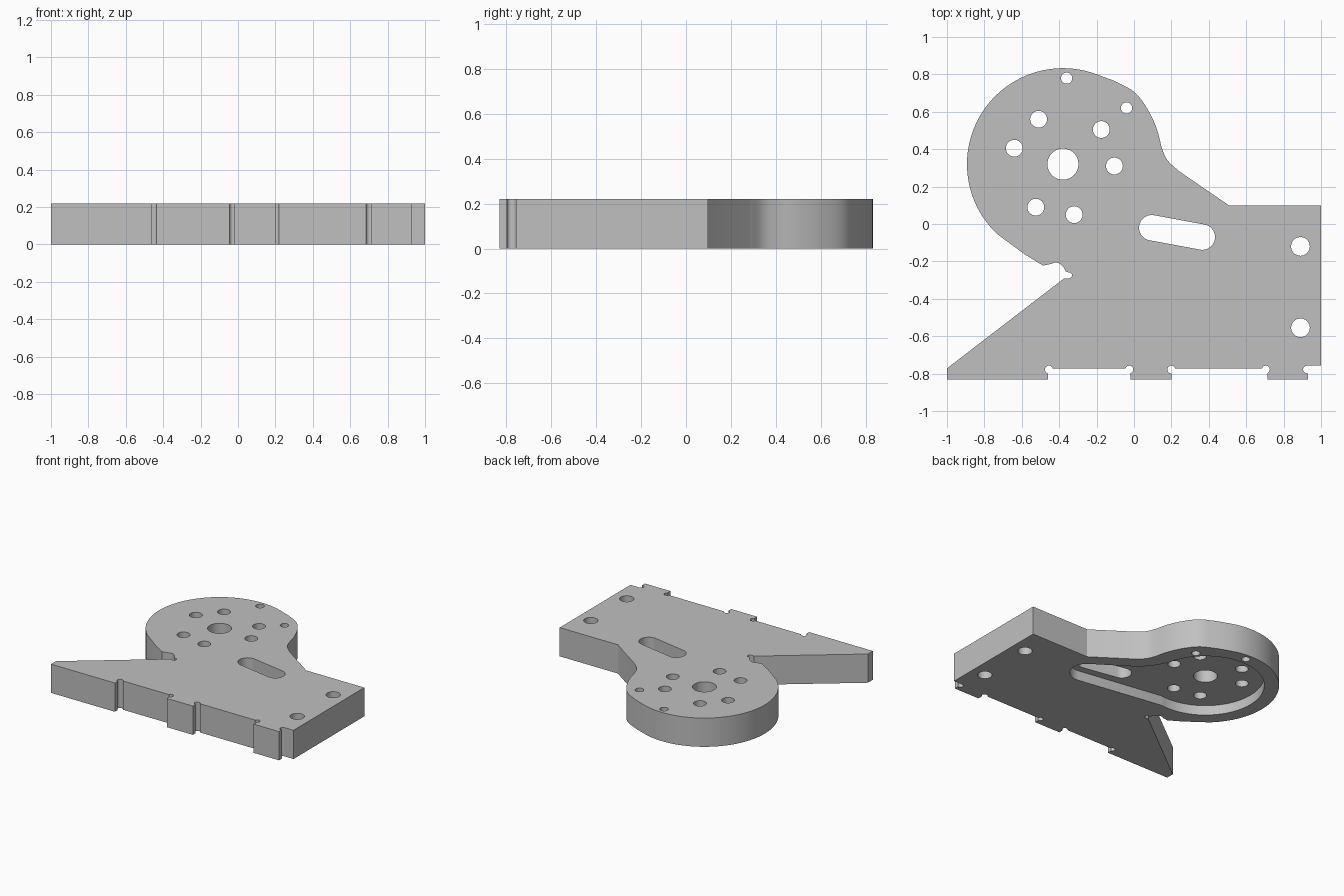
import bpy, bmesh, math
from mathutils import Vector

THICK, POCKET_DEPTH = 0.22, 0.075

old = bpy.data.objects.get("Cube")
if old:
    bpy.data.objects.remove(old, do_unlink=True)


def arc(cx, cy, r, start, end, n=24):
    """Points on an arc, angles in degrees."""
    angles = [math.radians(start + (end - start) * i / n) for i in range(n + 1)]
    return [(cx + r * math.cos(a), cy + r * math.sin(a)) for a in angles]


def smooth(points, n=6):
    """Catmull-Rom curve through the points."""
    p = [Vector(q) for q in points]
    p = [2 * p[0] - p[1]] + p + [2 * p[-1] - p[-2]]
    out = []
    for a, b, c, d in zip(p, p[1:], p[2:], p[3:]):
        for i in range(n):
            t = i / n
            out.append(0.5 * (2 * b + (c - a) * t + (2 * a - 5 * b + 4 * c - d) * t * t
                              + (3 * b - a - 3 * c + d) * t ** 3))
    return [tuple(v) for v in out] + [tuple(p[-2])]


def prism(name, profiles, z0, z1):
    """Extrude closed 2D profiles between two heights."""
    bm = bmesh.new()
    for profile in profiles:
        face = bm.faces.new([bm.verts.new((x, y, z0)) for x, y in profile])
        new = bmesh.ops.extrude_face_region(bm, geom=[face])["geom"]
        for v in new:
            if isinstance(v, bmesh.types.BMVert):
                v.co.z = z1
    bmesh.ops.recalc_face_normals(bm, faces=bm.faces)
    mesh = bpy.data.meshes.new(name)
    bm.to_mesh(mesh)
    bm.free()
    obj = bpy.data.objects.new(name, mesh)
    bpy.context.collection.objects.link(obj)
    return obj


def circle(x, y, r, n=32):
    return arc(x, y, r, 0, 360, n)[:-1]


# Plate outline: round head, bulged shoulder and neck
outline = arc(-0.38, 0.32, 0.513, 70, 227, 64)
outline += [(-0.583, -0.163)]
# Relief hook beside the wedge
outline += smooth([(-0.487, -0.222), (-0.45, -0.215), (-0.412, -0.206), (-0.38, -0.227),
                   (-0.364, -0.254), (-0.337, -0.262), (-0.332, -0.28), (-0.348, -0.291),
                   (-0.374, -0.291)], 4)
# Wedge and bottom edge with three tabs
outline += [(-1, -0.772)]
tabs = [(-1, -0.46), (-0.02, 0.2), (0.715, 0.93)]
for left, right in tabs:
    if left > -1:
        outline.append((left, -0.772))
    outline += [(left, -0.832), (right, -0.832)]
    outline.append((right, -0.757 if right > 0.9 else -0.772))
# Square end, then up the neck to the shoulder
outline += [(1, -0.757), (1, 0.099), (0.508, 0.099)]
outline += smooth([(0.24, 0.283), (0.18, 0.34), (0.15, 0.404), (0.123, 0.505),
                   (0.075, 0.61), (0, 0.707), (-0.11, 0.767)], 8)
plate = prism("motor_plate", [outline], 0, THICK)

# Through cuts: bolt holes, bore, adjusting slot and tab corner reliefs
cuts = [circle(x, y, 0.045) for x, y in
        [(-0.51, 0.56), (-0.64, 0.405), (-0.175, 0.505), (-0.105, 0.31),
         (-0.525, 0.09), (-0.32, 0.05)]]
cuts += [circle(-0.36, 0.78, 0.03), circle(-0.04, 0.62, 0.03)]
cuts += [circle(0.89, -0.12, 0.05), circle(0.89, -0.555, 0.05)]
cuts.append(circle(-0.38, 0.32, 0.083, 48))
cuts.append(arc(0.095, -0.02, 0.068, 79, 259) + arc(0.365, -0.07, 0.068, -101, 79))
cuts += [circle(x, -0.778, 0.021, 20) for x in (-0.455, -0.025, 0.2, 0.705, 0.925)]
holes = prism("hole_cutter", cuts, -0.1, THICK + 0.1)

# Keyhole pocket in the underside
pocket = arc(-0.38, 0.32, 0.41, 12, 278, 72)
pocket += arc(0.365, -0.07, 0.123, -99, 57)
pocket += smooth([(0.2, 0.185), (0.125, 0.245), (0.065, 0.32), (0.03, 0.385)], 5)
recess = prism("pocket_cutter", [pocket], -0.1, POCKET_DEPTH)

bpy.ops.object.select_all(action="DESELECT")
plate.select_set(True)
bpy.context.view_layer.objects.active = plate
for cutter in (recess, holes):
    cutter.hide_render = True
    mod = plate.modifiers.new(cutter.name, "BOOLEAN")
    mod.operation, mod.solver, mod.object = "DIFFERENCE", "EXACT", cutter
    bpy.ops.object.modifier_apply(modifier=mod.name)
    bpy.data.objects.remove(cutter, do_unlink=True)

# Plain grey finish
grey = bpy.data.materials.new("plain_grey")
grey.use_nodes = True
colour = (0.53, 0.53, 0.53, 1)
grey.diffuse_color = colour
grey.node_tree.nodes["Principled BSDF"].inputs["Base Color"].default_value = colour
plate.data.materials.clear()
plate.data.materials.append(grey)
bpy.ops.object.shade_smooth_by_angle(angle=math.radians(30))
